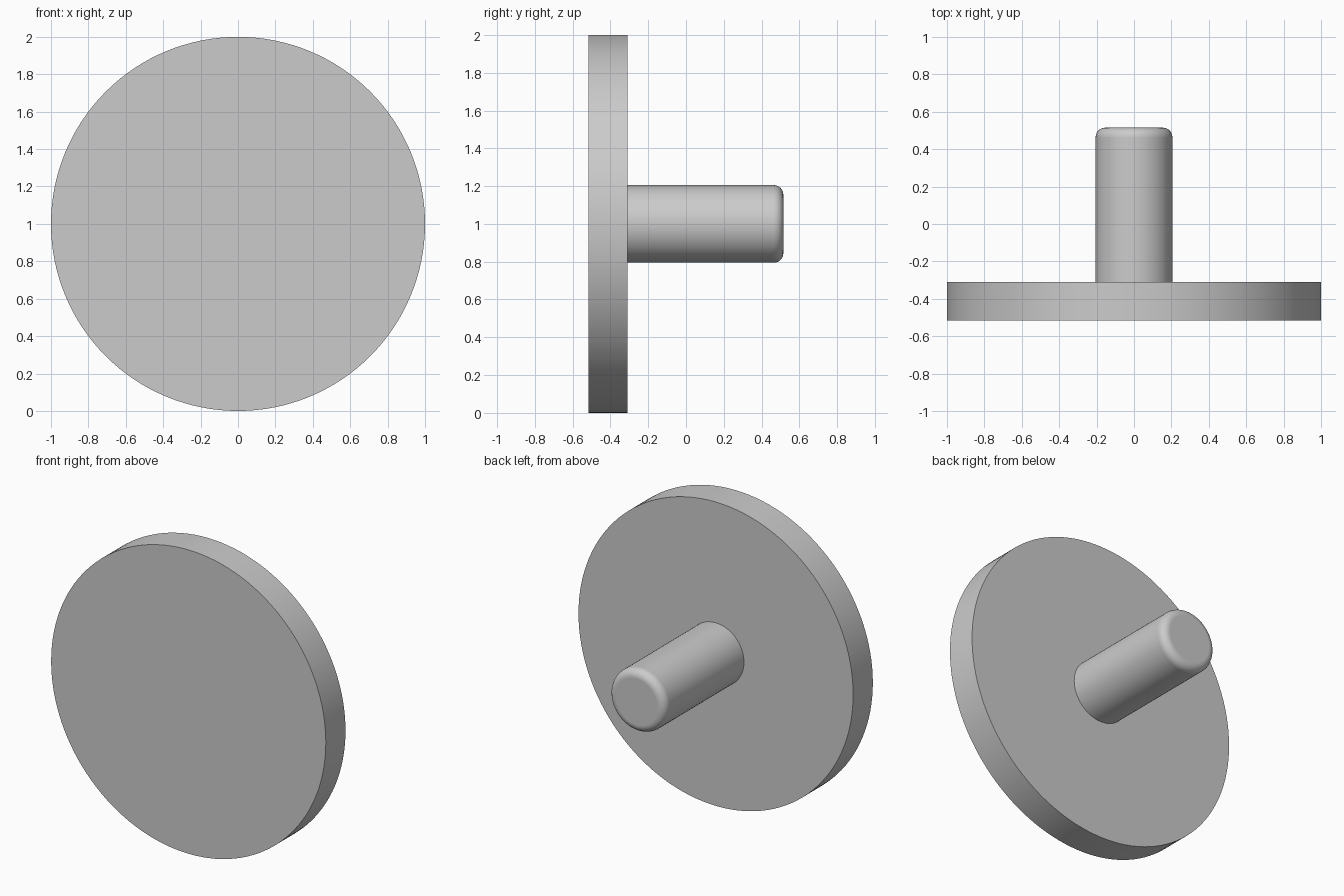
import bpy
import math

cube = bpy.data.objects.get("Cube")
if cube:
    bpy.data.objects.remove(cube, do_unlink=True)

# Plain grey shared by both parts
grey = bpy.data.materials.new("plain_grey")
grey.use_nodes = True
colour = (0.6, 0.6, 0.6, 1)
grey.diffuse_color = colour
grey.node_tree.nodes["Principled BSDF"].inputs["Base Color"].default_value = colour


def cylinder(name, radius, y_front, y_back, sides):
    """Cylinder lying along y, centred on the disc axis."""
    bpy.ops.mesh.primitive_cylinder_add(
        vertices=sides, radius=radius, depth=y_back - y_front,
        location=(0, (y_front + y_back) / 2, 1),
        rotation=(-math.pi / 2, 0, 0))
    obj = bpy.context.object
    obj.name = name
    bpy.ops.object.transform_apply(location=True, rotation=True, scale=True)
    obj.data.materials.append(grey)
    bpy.ops.object.shade_smooth_by_angle(angle=math.radians(30))
    return obj


# Flat round disc
disc = cylinder("disc", 1.0, -0.515, -0.31, 128)

# Round pin at the back, with its free end rounded over
pin = cylinder("pin", 0.205, -0.33, 0.515, 64)
weights = pin.data.attributes.new("bevel_weight_edge", "FLOAT", "EDGE")
for edge in pin.data.edges:
    if all(pin.data.vertices[v].co.y > 0.5 for v in edge.vertices):
        weights.data[edge.index].value = 1
bevel = pin.modifiers.new("end_round", "BEVEL")
bevel.limit_method = "WEIGHT"
bevel.width = 0.05
bevel.segments = 8
# Keep the rounding ahead of the smoothing modifier, if there is one
pin.modifiers.move(len(pin.modifiers) - 1, 0)
